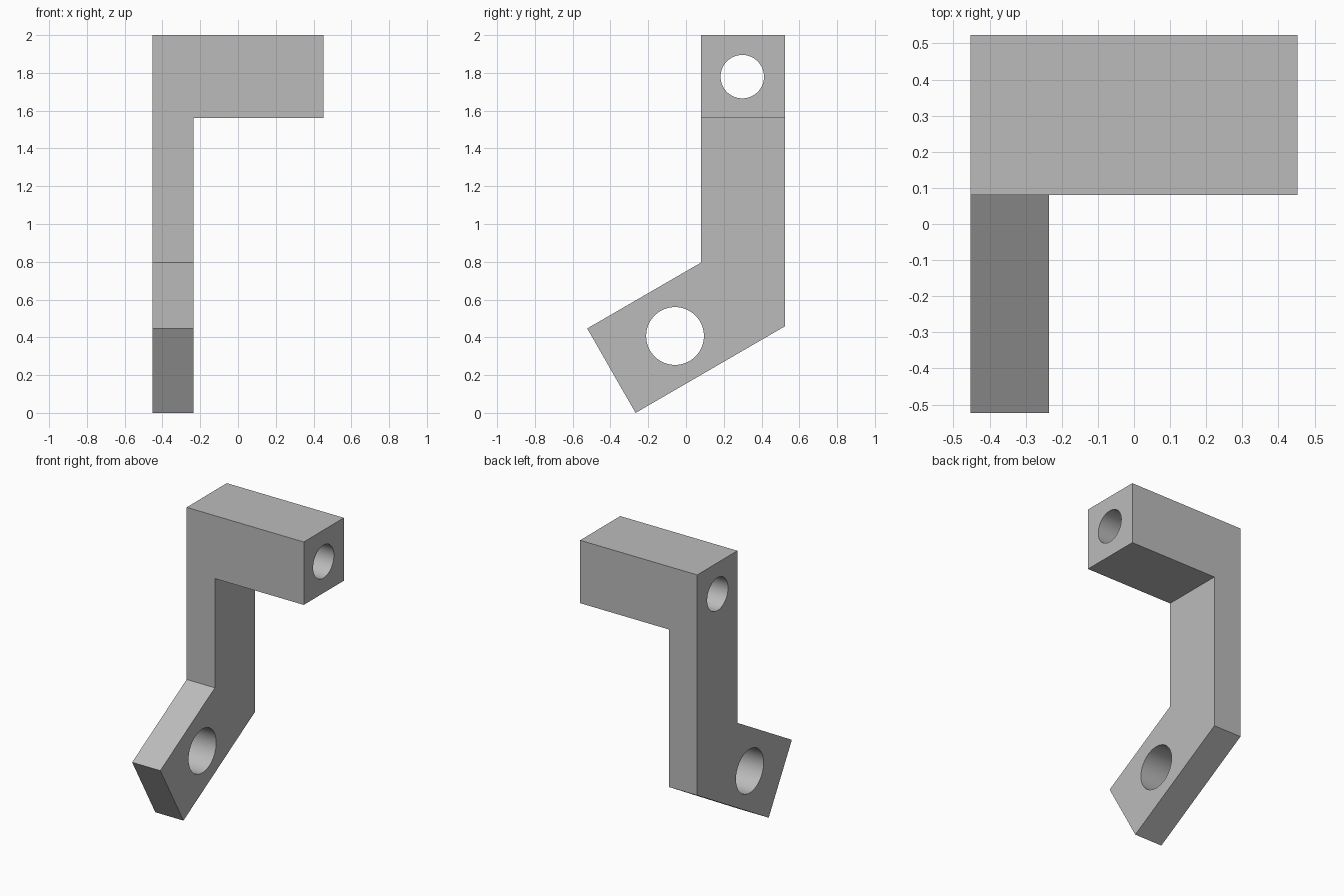
import bpy, bmesh, math
from mathutils import Matrix

cube = bpy.data.objects.get("Cube")
if cube:
    bpy.data.objects.remove(cube, do_unlink=True)

# Single matte grey
GREY = (0.5, 0.5, 0.5, 1.0)
grey = bpy.data.materials.new("matte_grey")
grey.use_nodes = True
grey.diffuse_color = GREY
shader = next(n for n in grey.node_tree.nodes if n.type == 'BSDF_PRINCIPLED')
shader.inputs["Base Color"].default_value = GREY

X_OUT, X_IN, X_END = -0.453, -0.235, 0.453   # plate outside, plate inside, arm end
Y_FRONT, Y_BACK = 0.08, 0.523                # column depth
Z_ARM, Z_TOP = 1.56, 2.0


def add_object(name, bm):
    bmesh.ops.recalc_face_normals(bm, faces=bm.faces)
    mesh = bpy.data.meshes.new(name)
    bm.to_mesh(mesh)
    bm.free()
    mesh.materials.append(grey)
    obj = bpy.data.objects.new(name, mesh)
    bpy.context.collection.objects.link(obj)
    return obj


def extrude_profile(name, points, x0, x1):
    """Solid with a y-z outline, running from x0 to x1."""
    bm = bmesh.new()
    face = bm.faces.new([bm.verts.new((x0, y, z)) for y, z in points])
    out = bmesh.ops.extrude_face_region(bm, geom=[face])
    moved = [v for v in out["geom"] if isinstance(v, bmesh.types.BMVert)]
    bmesh.ops.translate(bm, verts=moved, vec=(x1 - x0, 0, 0))
    return add_object(name, bm)


def bore_cutter(name, y, z, radius):
    """Cylinder along x, long enough to pass right through."""
    bm = bmesh.new()
    place = Matrix.Translation((0, y, z)) @ Matrix.Rotation(math.pi / 2, 4, 'Y')
    bmesh.ops.create_cone(bm, cap_ends=True, segments=64, radius1=radius,
                          radius2=radius, depth=2, matrix=place)
    obj = add_object(name, bm)
    obj.hide_render = True
    return obj


def combine(target, tool, operation):
    mod = target.modifiers.new(tool.name, 'BOOLEAN')
    mod.operation = operation
    mod.solver = 'EXACT'
    mod.object = tool
    bpy.context.view_layer.objects.active = target
    bpy.ops.object.modifier_apply(modifier=mod.name)
    bpy.data.objects.remove(tool, do_unlink=True)


# Upright plate with the angled foot
bracket = extrude_profile("bracket", [
    (Y_BACK, Z_TOP), (Y_FRONT, Z_TOP), (Y_FRONT, 0.796),
    (-0.523, 0.447), (-0.267, 0), (Y_BACK, 0.458)], X_OUT, X_IN)

# Square arm across the top
arm = extrude_profile("arm", [
    (Y_FRONT, Z_ARM), (Y_BACK, Z_ARM), (Y_BACK, Z_TOP), (Y_FRONT, Z_TOP)],
    X_OUT, X_END)
combine(bracket, arm, 'UNION')

# Bores through the arm and the foot
combine(bracket, bore_cutter("arm_bore", 0.298, 1.78, 0.115), 'DIFFERENCE')
combine(bracket, bore_cutter("foot_bore", -0.058, 0.407, 0.153), 'DIFFERENCE')

# Smooth bore walls, crisp edges
bpy.ops.object.select_all(action='DESELECT')
bracket.select_set(True)
bpy.context.view_layer.objects.active = bracket
bpy.ops.object.shade_smooth_by_angle(angle=math.radians(25))
